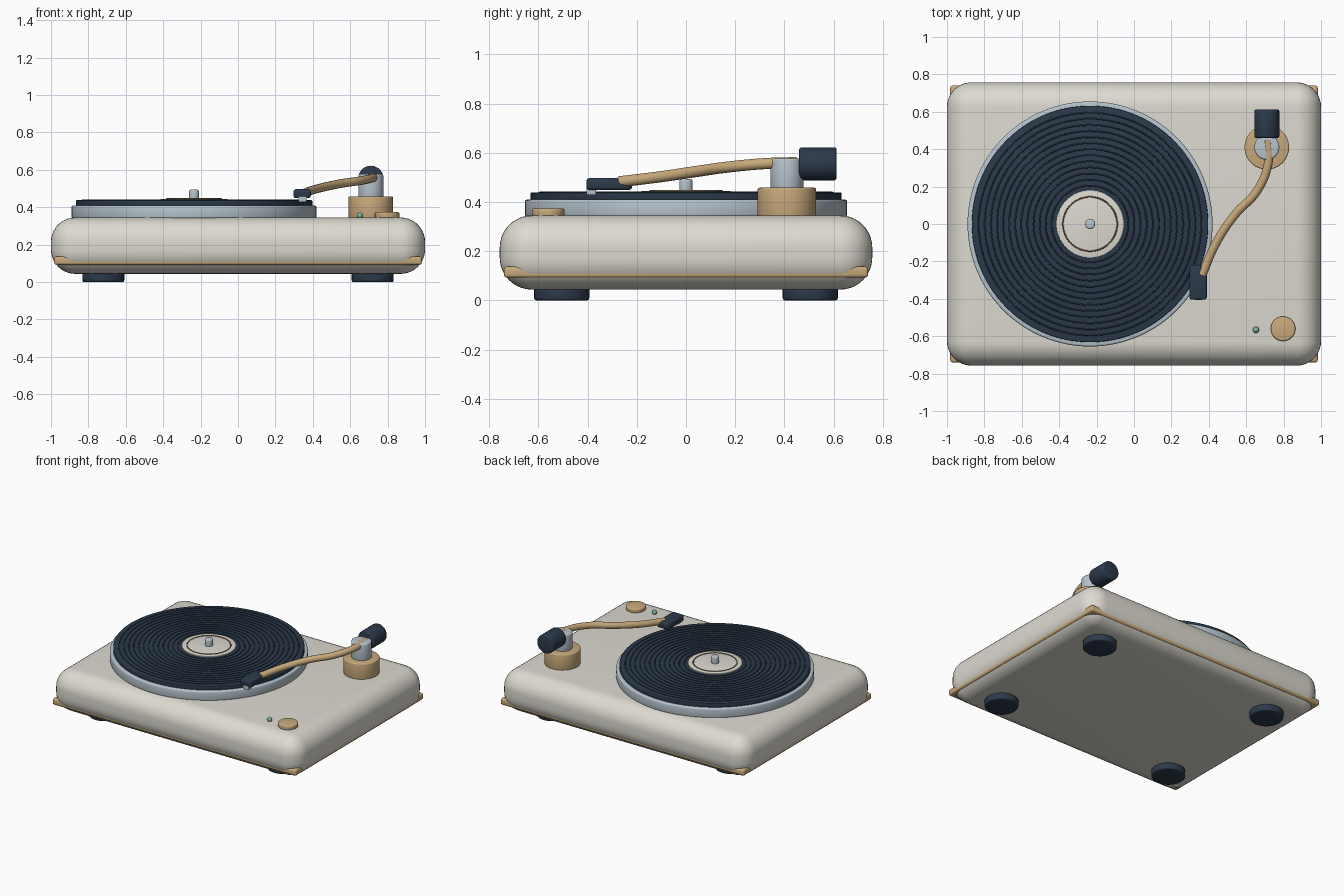
import bpy
import math

if "Cube" in bpy.data.objects:
    bpy.data.objects.remove(bpy.data.objects["Cube"])


def material(name, color):
    m = bpy.data.materials.new(name)
    m.diffuse_color = (*color, 1)
    m.use_nodes = True
    m.node_tree.nodes["Principled BSDF"].inputs["Base Color"].default_value = m.diffuse_color
    return m


CREAM = material("cream", (0.72, 0.70, 0.63))
NAVY = material("navy", (0.025, 0.042, 0.07))
BRASS = material("brass", (0.58, 0.40, 0.20))
STEEL = material("steel", (0.47, 0.55, 0.61))
GREEN = material("green", (0.2, 0.45, 0.33))
BROWN = material("brown", (0.22, 0.14, 0.07))


def finish(name, mat, bevel=0, segments=3, angle=35):
    o = bpy.context.object
    o.name = name
    o.data.materials.append(mat)
    if bevel:
        b = o.modifiers.new("bevel", "BEVEL")
        b.width, b.segments = bevel, segments
        b.limit_method = "ANGLE"
        bpy.ops.object.modifier_apply(modifier="bevel")
    bpy.ops.object.shade_smooth_by_angle(angle=math.radians(angle))
    return o


def box(name, loc, size, mat, bevel, segments=3):
    bpy.ops.mesh.primitive_cube_add(size=1, location=loc)
    bpy.context.object.scale = size
    bpy.ops.object.transform_apply(location=False, rotation=False, scale=True)
    return finish(name, mat, bevel, segments)


def disc(name, x, y, z0, z1, r, mat, bevel=0.006, verts=64):
    bpy.ops.mesh.primitive_cylinder_add(vertices=verts, radius=r, depth=z1 - z0,
                                        location=(x, y, (z0 + z1) / 2))
    return finish(name, mat, bevel)


def ring(name, x, y, z, r, thick, mat):
    bpy.ops.mesh.primitive_torus_add(location=(x, y, z), major_radius=r, minor_radius=thick,
                                     major_segments=96, minor_segments=8)
    return finish(name, mat)


# Plinth, with a trim band whose corners show through the rounded edges
box("plinth", (0, 0, 0.1945), (2, 1.514, 0.301), CREAM, 0.13, 10)
box("trim_band", (0, 0, 0.115), (1.965, 1.48, 0.045), BRASS, 0.012)

# Feet
for i, (sx, sy) in enumerate([(-1, -1), (1, -1), (-1, 1), (1, 1)]):
    disc(f"foot_{i + 1}", sx * 0.72, sy * 0.505, 0, 0.06, 0.112, NAVY, 0.01)

# Platter, record and grooves
PX = -0.235
disc("platter", PX, 0, 0.34, 0.41, 0.655, STEEL, 0.01, 128)
disc("record", PX, 0, 0.405, 0.438, 0.632, NAVY, 0.005, 128)
for i in range(13):
    ring(f"groove_{i + 1}", PX, 0, 0.438, 0.205 + i * 0.0325, 0.004, NAVY)
disc("label", PX, 0, 0.43, 0.445, 0.18, CREAM, 0.002)
ring("label_ring", PX, 0, 0.445, 0.145, 0.004, BROWN)
disc("spindle", PX, 0, 0.43, 0.494, 0.027, STEEL, 0.009, 32)

# Tonearm base, pivot and counterweight
disc("arm_base", 0.71, 0.41, 0.34, 0.458, 0.119, BRASS, 0.008)
disc("arm_pivot", 0.71, 0.41, 0.45, 0.577, 0.067, STEEL, 0.01)
bpy.ops.mesh.primitive_cylinder_add(vertices=48, radius=0.067, depth=0.152,
                                    location=(0.71, 0.536, 0.555),
                                    rotation=(math.pi / 2, 0, 0))
finish("counterweight", NAVY, 0.01)

# S-shaped tonearm
path = [(0.715, 0.45, 0.56), (0.72, 0.34, 0.557), (0.66, 0.18, 0.543),
        (0.54, 0.05, 0.525), (0.44, -0.10, 0.503), (0.365, -0.27, 0.482)]
cu = bpy.data.curves.new("tonearm", "CURVE")
cu.dimensions = "3D"
cu.bevel_depth, cu.bevel_resolution = 0.023, 5
cu.use_fill_caps = True
sp = cu.splines.new("BEZIER")
sp.bezier_points.add(len(path) - 1)
for p, co in zip(sp.bezier_points, path):
    p.co = co
    p.handle_left_type = p.handle_right_type = "AUTO"
arm = bpy.data.objects.new("tonearm", cu)
bpy.context.collection.objects.link(arm)
bpy.ops.object.select_all(action="DESELECT")
arm.select_set(True)
bpy.context.view_layer.objects.active = arm
bpy.ops.object.convert(target="MESH")
finish("tonearm", BRASS)

# Headshell and cartridge
box("headshell", (0.343, -0.312, 0.473), (0.092, 0.185, 0.048), NAVY, 0.012)
box("cartridge", (0.345, -0.385, 0.443), (0.045, 0.04, 0.03), STEEL, 0.004)

# Control knob and power light
disc("knob", 0.797, -0.56, 0.34, 0.374, 0.066, BRASS, 0.008, 48)
bpy.ops.mesh.primitive_uv_sphere_add(segments=24, ring_count=12, radius=0.017,
                                     location=(0.652, -0.566, 0.356))
finish("power_light", GREEN)
